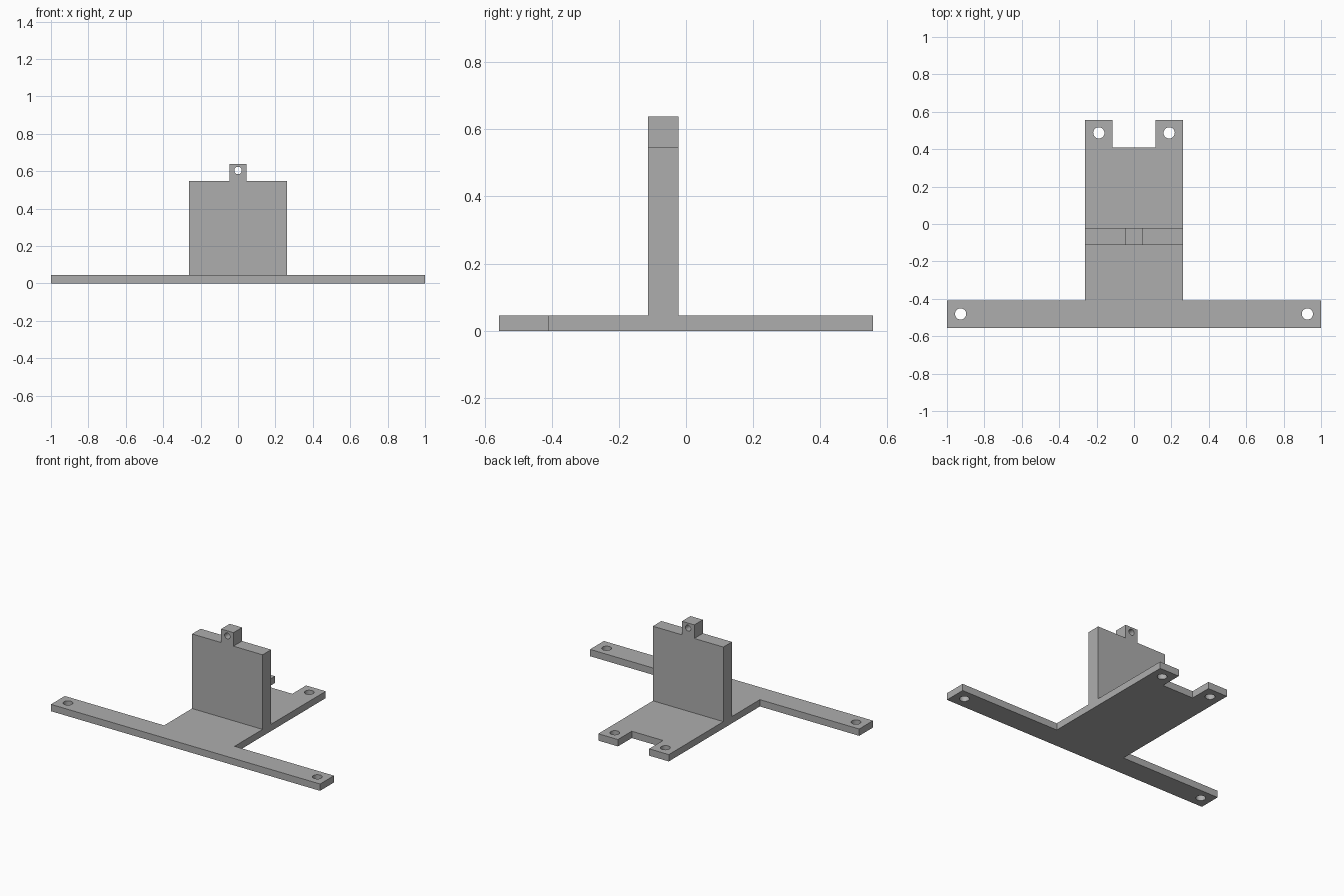
import bpy, bmesh, math

if "Cube" in bpy.data.objects:
    bpy.data.objects.remove(bpy.data.objects["Cube"])

grey = bpy.data.materials.new("matte grey")
grey.use_nodes = True
grey.diffuse_color = (0.42, 0.42, 0.42, 1)
grey.node_tree.nodes["Principled BSDF"].inputs["Base Color"].default_value = grey.diffuse_color


def mirrored(half):
    """Close a right-hand half outline with its mirror image."""
    return half + [(-x, y) for x, y in reversed(half)]


def circle(cx, cy, r, n=32):
    steps = [2 * math.pi * i / n for i in range(n)]
    return [(cx + r * math.cos(a), cy + r * math.sin(a)) for a in steps]


def plate(name, outline, holes, thickness, location, tilt=0):
    """Extrude a flat outline with round holes, centred on its thickness."""
    curve = bpy.data.curves.new(name, "CURVE")
    curve.dimensions = "2D"
    curve.fill_mode = "BOTH"
    curve.extrude = thickness / 2
    for loop in [outline] + [circle(*h) for h in holes]:
        spline = curve.splines.new("POLY")
        spline.points.add(len(loop) - 1)
        for point, (x, y) in zip(spline.points, loop):
            point.co = (x, y, 0, 1)
        spline.use_cyclic_u = True
    source = bpy.data.objects.new(name + "_profile", curve)
    bpy.context.collection.objects.link(source)
    bpy.context.view_layer.update()
    mesh = bpy.data.meshes.new_from_object(
        source.evaluated_get(bpy.context.evaluated_depsgraph_get()))
    bpy.data.objects.remove(source)

    # Weld the caps to the walls
    bm = bmesh.new()
    bm.from_mesh(mesh)
    bmesh.ops.remove_doubles(bm, verts=bm.verts, dist=0.0005)
    bmesh.ops.recalc_face_normals(bm, faces=bm.faces)
    bm.to_mesh(mesh)
    bm.free()
    mesh.materials.clear()
    mesh.materials.append(grey)

    obj = bpy.data.objects.new(name, mesh)
    bpy.context.collection.objects.link(obj)
    obj.location = location
    obj.rotation_euler.x = tilt
    bpy.ops.object.select_all(action="DESELECT")
    obj.select_set(True)
    bpy.context.view_layer.objects.active = obj
    bpy.ops.object.shade_smooth_by_angle(angle=math.radians(30))
    return obj


BASE = 0.046
HALF = 0.262

# Base: wide front arms, central deck and two notched rear lugs
base_half = [(1, -0.557), (1, -0.41), (HALF, -0.41), (HALF, 0.557),
             (0.116, 0.557), (0.116, 0.41)]
base_holes = [(s * x, y, 0.03) for s in (-1, 1)
              for x, y in ((0.927, -0.481), (0.188, 0.487))]
plate("base_plate", mirrored(base_half), base_holes, BASE, (0, 0, BASE / 2))

# Upright wall with a small drilled tab on top
wall_half = [(HALF, BASE), (HALF, 0.547), (0.046, 0.547), (0.046, 0.638)]
plate("upright_wall", mirrored(wall_half), [(0, 0.604, 0.02)], 0.091,
      (0, -0.068, 0), math.pi / 2)
